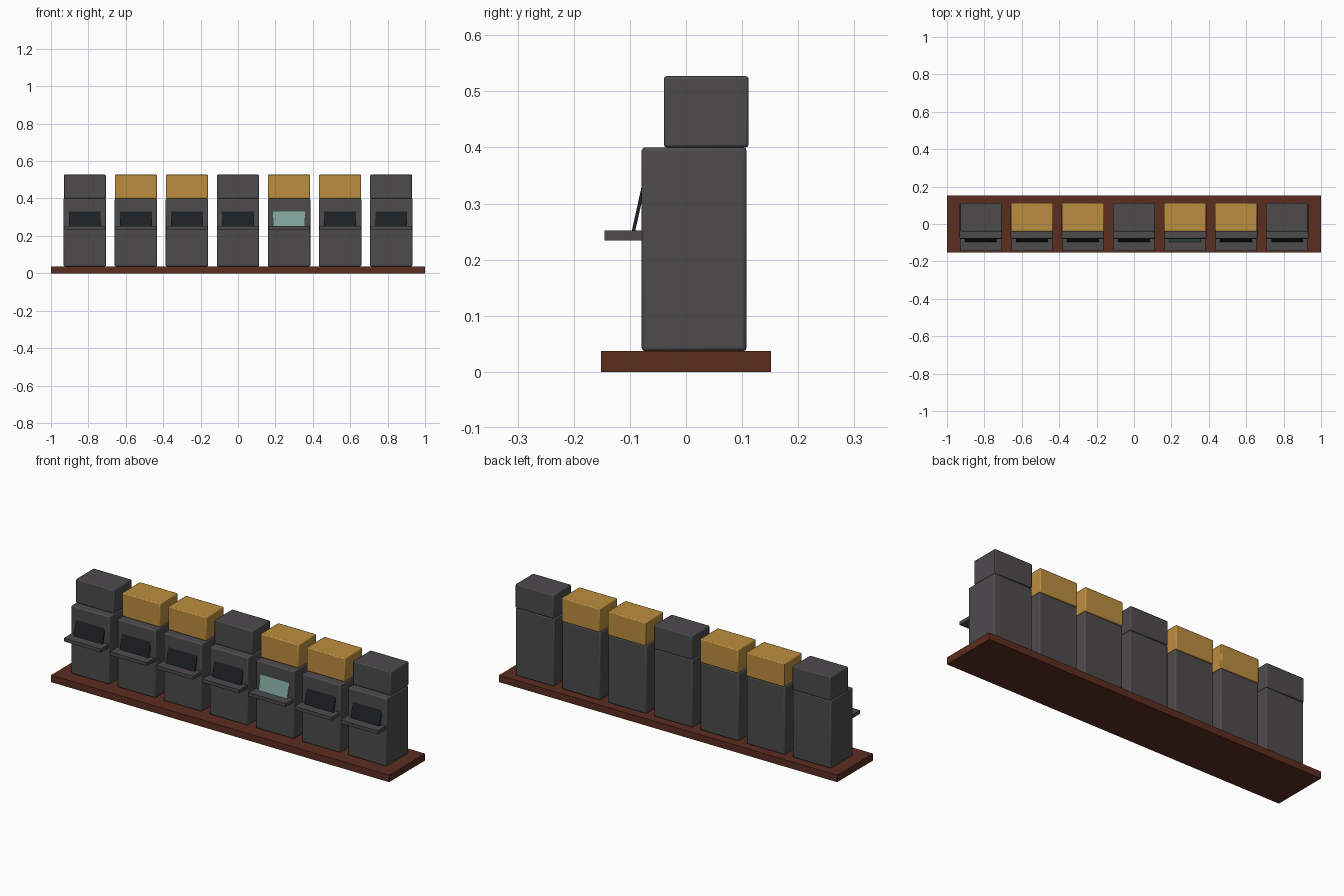
import bpy
import math

if "Cube" in bpy.data.objects:
    bpy.data.objects.remove(bpy.data.objects["Cube"])


def material(name, color):
    m = bpy.data.materials.new(name)
    m.diffuse_color = (*color, 1)
    m.use_nodes = True
    m.node_tree.nodes["Principled BSDF"].inputs["Base Color"].default_value = m.diffuse_color
    return m


wood = material("red_brown", (0.105, 0.026, 0.014))
dark = material("charcoal", (0.075, 0.07, 0.073))
gold = material("gold", (0.50, 0.27, 0.05))
black = material("screen_off", (0.012, 0.016, 0.019))
teal = material("screen_on", (0.22, 0.38, 0.33))


def box(name, center, size, mat, bevel=0, tilt=0):
    bpy.ops.mesh.primitive_cube_add(size=1, location=center)
    o = bpy.context.object
    o.name = name
    o.scale = size
    bpy.ops.object.transform_apply(location=False, rotation=False, scale=True)
    o.rotation_euler.x = tilt
    o.data.materials.append(mat)
    if bevel:
        b = o.modifiers.new("rounded_edges", "BEVEL")
        b.width = bevel
        b.segments = 2
        bpy.ops.object.shade_smooth_by_angle(angle=math.radians(40))
    return o


# Long shared plinth
box("base", (0, 0, 0.0185), (2, 0.303, 0.037), wood)

# Row of seven cabinets: body, top box, tray and leaning screen
for i in range(7):
    x = (i - 3) * 0.273
    cap = gold if i in (1, 2, 4, 5) else dark
    box(f"cabinet_body_{i}", (x, 0.0145, 0.2185), (0.227, 0.187, 0.363), dark, 0.006)
    box(f"top_box_{i}", (x, 0.036, 0.4635), (0.225, 0.151, 0.127), cap, 0.005)
    box(f"tray_{i}", (x, -0.107, 0.243), (0.219, 0.076, 0.018), dark)
    box(f"screen_{i}", (x, -0.0845, 0.292), (0.17, 0.006, 0.1),
        teal if i == 4 else black, tilt=-math.radians(12.5))
